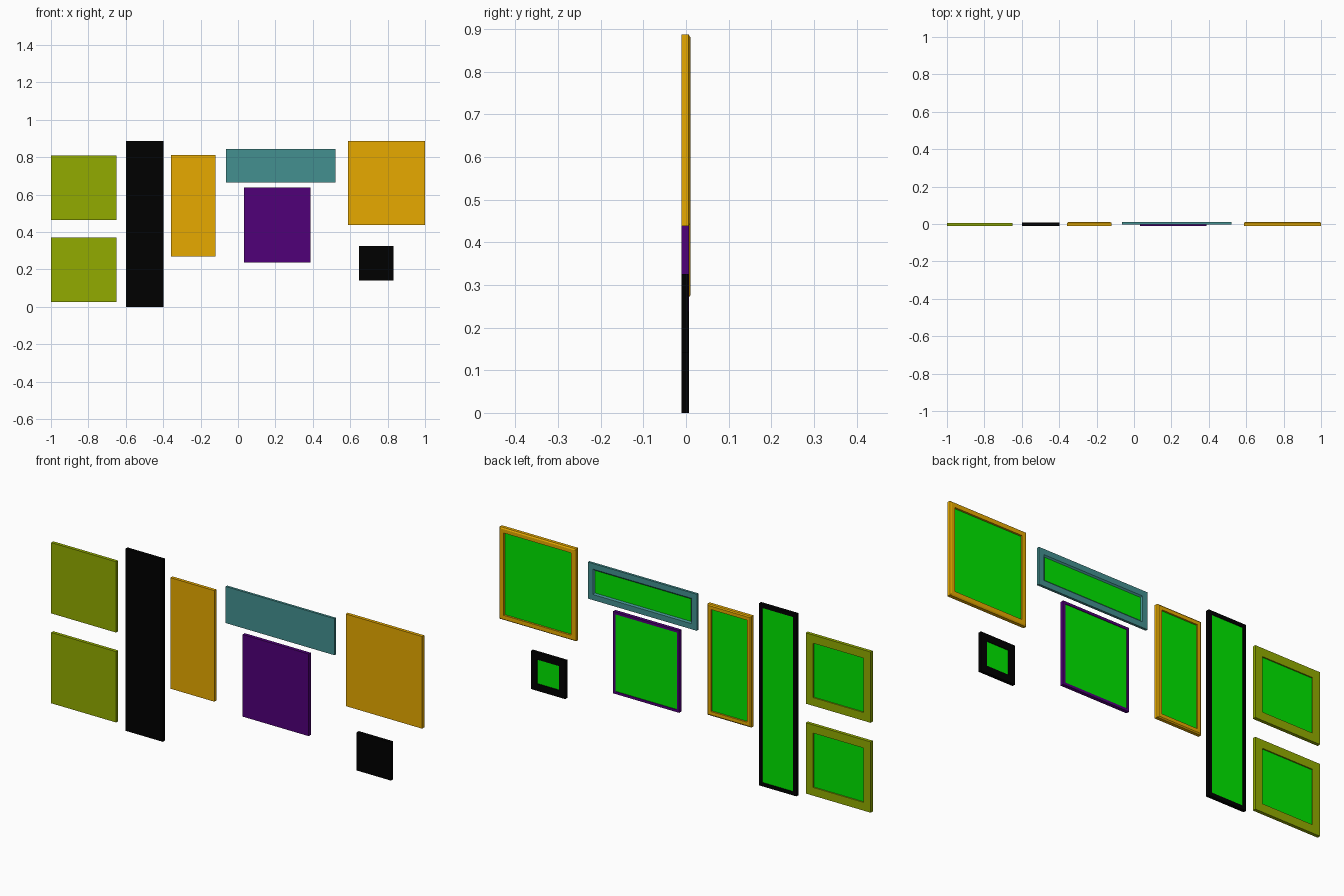
import bpy
import bmesh

cube = bpy.data.objects.get("Cube")
if cube:
    bpy.data.objects.remove(cube, do_unlink=True)


def material(name, rgb):
    mat = bpy.data.materials.new(name)
    mat.use_nodes = True
    color = (*rgb, 1.0)
    mat.diffuse_color = color
    mat.node_tree.nodes["Principled BSDF"].inputs["Base Color"].default_value = color
    return mat


olive = material("olive", (0.29, 0.41, 0))
gold = material("gold", (0.8, 0.4, 0))
teal = material("teal", (0.056, 0.28, 0.28))
purple = material("purple", (0.08, 0, 0.19))
black = material("black", (0, 0, 0))
green = material("picture green", (0, 0.8, 0))


def add_mesh(name, bm, mat):
    mesh = bpy.data.meshes.new(name)
    bm.to_mesh(mesh)
    bm.free()
    mesh.materials.append(mat)
    obj = bpy.data.objects.new(name, mesh)
    bpy.context.collection.objects.link(obj)


def ring(bm, rect, inset, y):
    """Rectangle of vertices inset from the outline, at depth y."""
    x0, x1, z0, z1 = rect
    x0, x1, z0, z1 = x0 + inset, x1 - inset, z0 + inset, z1 - inset
    return [bm.verts.new((x, y, z)) for x, z in ((x0, z0), (x1, z0), (x1, z1), (x0, z1))]


def framed_picture(name, rect, mat, profile):
    """Frame swept through (inset, depth) steps, holding a flat picture."""
    bm = bmesh.new()
    rings = [ring(bm, rect, inset, y) for inset, y in profile]
    bm.faces.new(rings[0])
    for a, b in zip(rings, rings[1:]):
        for i in range(4):
            j = (i + 1) % 4
            bm.faces.new((a[j], a[i], b[i], b[j]))
    add_mesh(name + "_frame", bm, mat)

    bm = bmesh.new()
    bm.faces.new(reversed(ring(bm, rect, *profile[-1])))
    add_mesh(name + "_picture", bm, green)


def flat(width, back, face, recess):
    """Square-edged moulding."""
    return [(0, back), (0, face), (width, face), (width, recess)]


def rounded(width, back, face, recess):
    """Moulding with a chamfered outer edge."""
    return [(0, back), (0, face - 0.004), (width * 0.25, face),
            (width, face), (width, recess)]


def sloped(width, back, face, recess):
    """Moulding that slopes down towards the picture."""
    return [(0, back), (0, face), (width * 0.8, face), (width, recess)]


# Stacked pair on one end
for name, z0 in (("lower_olive", 0.027), ("upper_olive", 0.465)):
    framed_picture(name, (-1, -0.65, z0, z0 + 0.345), olive,
                   flat(0.04, -0.01, 0.006, 0))

# Tall and medium upright frames
framed_picture("tall_black", (-0.6, -0.398, 0, 0.887), black,
               flat(0.018, -0.01, 0.007, 0.004))
framed_picture("upright_gold", (-0.357, -0.12, 0.27, 0.811), gold,
               rounded(0.022, -0.01, 0.01, 0.002))

# Wide frame above the purple one
framed_picture("wide_teal", (-0.065, 0.522, 0.665, 0.843), teal,
               sloped(0.034, -0.002, 0.01, 0.004))
framed_picture("purple", (0.032, 0.388, 0.238, 0.638), purple,
               flat(0.012, -0.01, 0.007, 0.004))

# Large frame above the small one
framed_picture("large_gold", (0.588, 1, 0.438, 0.887), gold,
               rounded(0.024, -0.01, 0.01, 0.001))
framed_picture("small_black", (0.647, 0.832, 0.14, 0.326), black,
               flat(0.034, -0.01, 0.006, 0.002))
